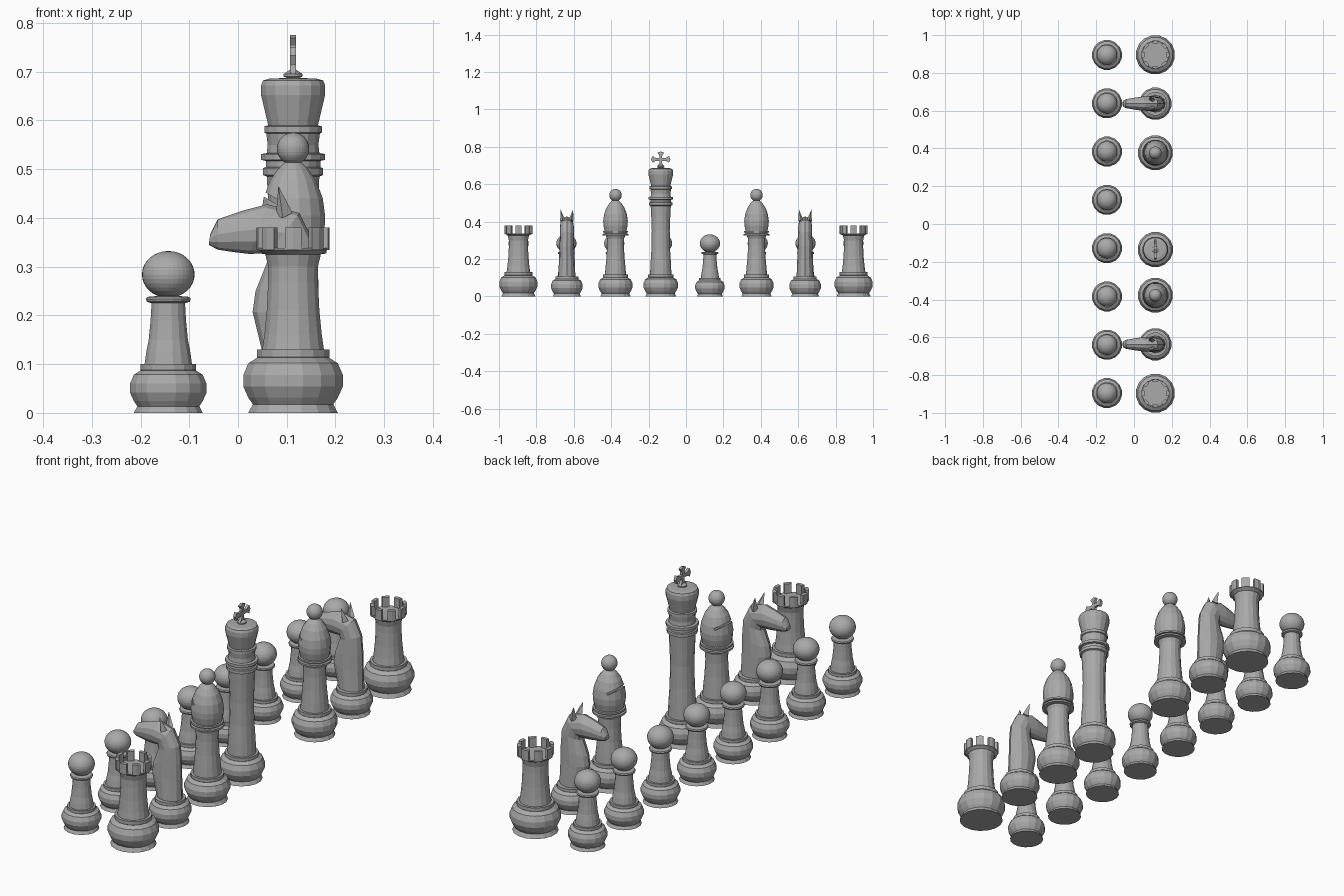
import bpy, bmesh, math
from mathutils import Vector, Matrix

cube = bpy.data.objects.get("Cube")
if cube:
    bpy.data.objects.remove(cube, do_unlink=True)

grey = bpy.data.materials.new("stone_grey")
grey.use_nodes = True
COLOUR = (0.4, 0.4, 0.4, 1)
grey.diffuse_color = COLOUR
grey.node_tree.nodes["Principled BSDF"].inputs["Base Color"].default_value = COLOUR

SIDES = 16
BACK_X, PAWN_X = 0.113, -0.143
# Shared foot for every piece: (radius, height) relative to the bulge radius
FOOT = [(0, 0), (.9, 0), (.81, .17), (.9, .3), (1, .52), (1, .75), (.9, .98),
        (.72, 1.09), (.73, 1.1), (.73, 1.25), (.62, 1.25)]


def make(name, bm, loc=(0, 0, 0)):
    bmesh.ops.recalc_face_normals(bm, faces=bm.faces)
    me = bpy.data.meshes.new(name)
    bm.to_mesh(me)
    bm.free()
    me.materials.append(grey)
    ob = bpy.data.objects.new(name, me)
    ob.location = loc
    bpy.context.collection.objects.link(ob)
    return ob


def skin(bm, rings):
    """Bridge equal closed loops of points and cap both ends."""
    loops = [[bm.verts.new(p) for p in ring] for ring in rings]
    n = len(loops[0])
    for a, b in zip(loops, loops[1:]):
        for i in range(n):
            j = (i + 1) % n
            bm.faces.new((a[i], a[j], b[j], b[i]))
    bm.faces.new(loops[0])
    bm.faces.new(loops[-1])


def turn(bm, profile):
    """Lathe a (radius, height) profile about z."""
    rings = []
    for r, z in profile:
        if r > 0:
            rings.append([(r * math.cos(a), r * math.sin(a), z) for a in
                          [math.tau * (i + .5) / SIDES for i in range(SIDES)]])
    skin(bm, rings)


def foot(radius):
    return [(r * radius, z * radius) for r, z in FOOT]


def ball(bm, r, z, squash=1.0):
    m = Matrix.Translation((0, 0, z)) @ Matrix.Diagonal((1, 1, squash, 1))
    bmesh.ops.create_uvsphere(bm, u_segments=32, v_segments=16, radius=r, matrix=m)


def pawn(y):
    bm = bmesh.new()
    turn(bm, foot(.08) + [(.046, .125), (.041, .15), (.037, .19), (.035, .225),
                          (.045, .228), (.047, .234), (.044, .238), (.02, .24)])
    ball(bm, .054, .284, .89)
    make("pawn", bm, (PAWN_X, y, 0))


def rook(y):
    bm = bmesh.new()
    turn(bm, foot(.104) + [(.06, .16), (.055, .21), (.052, .27), (.052, .3),
                           (.058, .325), (.072, .334), (.072, .338)])
    make("rook_body", bm, (BACK_X, y, 0))
    # Battlements around the rim
    bm = bmesh.new()
    for k in range(8):
        mid = math.tau * k / 8
        sector = [(r, mid + s * .23) for r, s in
                  ((.06, -1), (.074, -1), (.075, 0), (.074, 1), (.06, 1))]
        skin(bm, [[(r * math.cos(a), r * math.sin(a), z) for r, a in sector]
                  for z in (.334, .38)])
    make("rook_battlements", bm, (BACK_X, y, 0))


def bishop(y):
    bm = bmesh.new()
    turn(bm, foot(.093) + [(.054, .16), (.049, .21), (.046, .27), (.047, .31),
                           (.053, .325), (.07, .327), (.07, .335), (.06, .336),
                           (.06, .341), (.068, .342), (.068, .35), (.06, .351),
                           (.066, .38), (.067, .405), (.062, .44), (.049, .475),
                           (.032, .5), (.016, .515)])
    body = make("bishop_body", bm, (BACK_X, y, 0))
    # Slanted slit in the side of the mitre
    bm = bmesh.new()
    bmesh.ops.create_cube(bm, size=1, matrix=Matrix.Diagonal((.08, .2, .009, 1)))
    cutter = make("slit_cutter", bm, (BACK_X - .062, y, .45))
    cutter.rotation_euler.y = math.radians(30)
    cutter.hide_render = True
    cutter.hide_set(True)
    cut = body.modifiers.new("slit", 'BOOLEAN')
    cut.object, cut.operation, cut.solver = cutter, 'DIFFERENCE', 'EXACT'
    bm = bmesh.new()
    ball(bm, .033, .542)
    make("bishop_finial", bm, (BACK_X, y, 0))


def knight(y):
    bm = bmesh.new()
    turn(bm, foot(.086))
    make("knight_foot", bm, (BACK_X, y, 0))
    # Neck and head: front point, back point, half width
    sections = [((.056, .1), (.168, .1), .046), ((.03, .207), (.166, .2), .042),
                ((.036, .25), (.165, .27), .04), ((.062, .315), (.158, .345), .037),
                ((.062, .328), (.126, .41), .038), ((.024, .326), (.06, .428), .037),
                ((-.01, .33), (.01, .415), .031), ((-.042, .335), (-.042, .397), .024),
                ((-.06, .345), (-.057, .367), .015)]
    rings = []
    for f, b, w in sections:
        f, b = Vector((f[0], 0, f[1])), Vector((b[0], 0, b[1]))
        ring = []
        for i in range(12):
            a = math.tau * i / 12
            p = (f + b) / 2 + (b - f) / 2 * math.cos(a)
            ring.append((p.x, w * math.sin(a), p.z))
        rings.append(ring)
    bm = bmesh.new()
    skin(bm, rings)
    make("knight_head", bm, (0, y, 0))
    # Pointed ears
    bm = bmesh.new()
    for s in (-1, 1):
        lower = [(.078, s * .018, .405), (.1, s * .008, .405),
                 (.112, s * .022, .41), (.092, s * .036, .4)]
        skin(bm, [lower, [(.083 + .03 * (p[0] - .09), s * .033 + .03 * (p[1] - s * .02), .464)
                          for p in lower]])
    make("knight_ears", bm, (0, y, 0))


def king(y):
    bm = bmesh.new()
    turn(bm, foot(.094) + [(.056, .17), (.051, .25), (.049, .35), (.052, .43),
                           (.055, .485), (.063, .488), (.063, .502), (.057, .504),
                           (.057, .517), (.067, .519), (.067, .531), (.055, .533),
                           (.053, .55), (.056, .573), (.06, .575), (.06, .588),
                           (.052, .59), (.067, .652), (.067, .672), (.063, .682),
                           (.048, .686), (.012, .687), (.02, .69), (.02, .695),
                           (.008, .703)])
    make("king_body", bm, (BACK_X, y, 0))
    # Cross with flared arms
    bm = bmesh.new()
    for k in range(4):
        reach = .052 if k % 2 else .042
        rot = Matrix.Rotation(k * math.pi / 2, 3, 'X')
        arm = [(-.008, 0), (-.008, reach * .5), (-.018, reach * .85), (0, reach),
               (.018, reach * .85), (.008, reach * .5), (.008, 0)]
        skin(bm, [[rot @ Vector((x, v, w)) + Vector((0, 0, .733)) for v, w in arm]
                  for x in (-.006, .006)])
    make("king_cross", bm, (BACK_X, y, 0))


for i in range(8):
    pawn(-.895 + i * .2557)
for s in (-1, 1):
    rook(s * .896)
    knight(s * .637)
    bishop(s * .377)
king(-.135)
